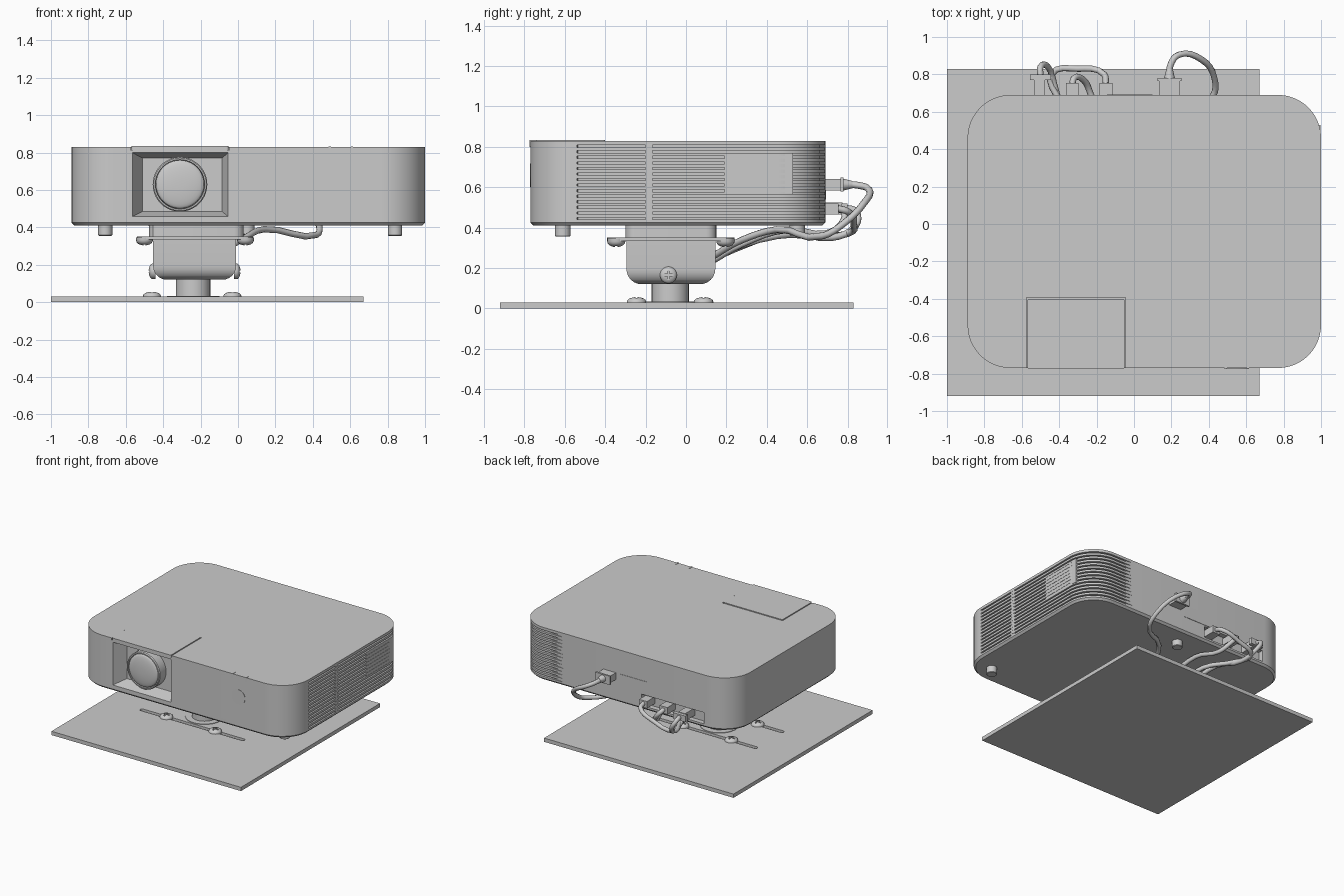
import bpy, bmesh, math
from math import sin, cos, pi, radians
from mathutils import Matrix, Vector

if "Cube" in bpy.data.objects:
    bpy.data.objects.remove(bpy.data.objects["Cube"])


def finish(name, bm, smooth=True):
    bmesh.ops.recalc_face_normals(bm, faces=bm.faces[:])
    me = bpy.data.meshes.new(name)
    bm.to_mesh(me)
    bm.free()
    ob = bpy.data.objects.new(name, me)
    bpy.context.collection.objects.link(ob)
    if smooth:
        shade(ob)
    return ob


def shade(ob):
    bpy.ops.object.select_all(action='DESELECT')
    ob.select_set(True)
    bpy.context.view_layer.objects.active = ob
    bpy.ops.object.shade_smooth_by_angle(angle=radians(35))


def box(name, x0, x1, y0, y1, z0, z1):
    bm = bmesh.new()
    m = Matrix.Translation(((x0 + x1) / 2, (y0 + y1) / 2, (z0 + z1) / 2)) @ Matrix.Diagonal((x1 - x0, y1 - y0, z1 - z0, 1))
    bmesh.ops.create_cube(bm, size=1, matrix=m)
    return finish(name, bm, False)


def skin(name, rings):
    """Closed solid through a stack of equal rings."""
    bm = bmesh.new()
    vs = [[bm.verts.new(p) for p in r] for r in rings]
    n = len(vs[0])
    for a, b in zip(vs, vs[1:]):
        for i in range(n):
            bm.faces.new((a[i], a[(i + 1) % n], b[(i + 1) % n], b[i]))
    bm.faces.new(vs[0][::-1])
    bm.faces.new(vs[-1])
    bmesh.ops.remove_doubles(bm, verts=bm.verts[:], dist=1e-5)
    return finish(name, bm)


def lathe(name, profile, loc, axis=(0, 0, 1), n=32):
    """Profile of (radius, height) turned round an axis."""
    q = Vector((0, 0, 1)).rotation_difference(Vector(axis))
    return skin(name, [[Vector(loc) + q @ Vector((r * cos(2 * pi * i / n), r * sin(2 * pi * i / n), h))
                        for i in range(n)] for r, h in profile])


def prism(name, x0, x1, y0, y1, z0, z1, r, seg=6):
    pts = []
    for k, (cx, cy) in enumerate(((x1 - r, y0 + r), (x1 - r, y1 - r), (x0 + r, y1 - r), (x0 + r, y0 + r))):
        for i in range(seg + 1):
            a = (k - 1 + i / seg) * pi / 2
            pts.append((cx + r * cos(a), cy + r * sin(a)))
    return skin(name, [[(x, y, z) for x, y in pts] for z in (z0, z1)])


def cut(ob, cutters):
    for c in cutters:
        c.hide_render = True
        m = ob.modifiers.new("cut", 'BOOLEAN')
        m.operation, m.solver, m.object = 'DIFFERENCE', 'EXACT', c
    bpy.context.view_layer.update()
    me = bpy.data.meshes.new_from_object(ob.evaluated_get(bpy.context.evaluated_depsgraph_get()))
    ob.modifiers.clear()
    ob.data = me
    for c in cutters:
        bpy.data.objects.remove(c)
    shade(ob)


# Projector body: rounded shell with louvres round the right and rear right
X0, X1, Y0, Y1, R, SEG = -0.89, 1.0, -0.77, 0.69, 0.23, 12
outline = []
for k, (cx, cy, w) in enumerate(((X1 - R, Y0 + R, 0), (X1 - R, Y1 - R, 1), (X0 + R, Y1 - R, 0), (X0 + R, Y0 + R, 0))):
    for i in range(SEG + 1):
        a = (k - 1 + i / SEG) * pi / 2
        outline.append((cx + R * cos(a), cy + R * sin(a), cos(a), sin(a), w))
    if k == 0:
        outline.append((X1, Y0 + R + 0.005, 1, 0, 1))
    if k == 1:
        outline.append((0.6, Y1, 0, 1, 0))
levels = [(0.41, 0.015, 0), (0.425, 0, 0)]
for i in range(14):
    z = 0.44 + i * 0.0275
    levels += [(z, 0, 0), (z, 0, 0.025), (z + 0.011, 0, 0.025), (z + 0.011, 0, 0)]
levels.append((0.83, 0, 0))
body = skin("projector_body", [[(x - nx * (s + g * w), y - ny * (s + g * w), z) for x, y, nx, ny, w in outline]
                               for z, s, g in levels])

# Lens bay, cover pocket and port bay
bay = box("bay_cutter", -0.57, -0.05, -0.78, -0.67, 0.455, 0.802)
for v in bay.data.vertices:
    if v.co.y > -0.7:
        v.co.x = -0.51 if v.co.x < -0.3 else -0.085
        v.co.z = 0.485 if v.co.z < 0.6 else 0.77
cut(body, [bay, box("pocket_cutter", -0.575, -0.045, -0.8, -0.394, 0.813, 0.9),
           box("port_cutter", -0.64, -0.09, 0.65, 0.75, 0.44, 0.53)])
prism("lens_cover", -0.57, -0.05, -0.775, -0.40, 0.81, 0.834, 0.012)

# Lens
dome = [(0.128 * cos(t * pi / 16), 0.075 + 0.02 * sin(t * pi / 16)) for t in range(8)]
lathe("lens", [(0.146, -0.01), (0.146, 0.075), (0.14, 0.082), (0.132, 0.082), (0.13, 0.06)] + dome,
      (-0.31, -0.67, 0.63), (0, -1, 0), 40)

# Small details on the shell
lathe("front_sensor", [(0.058, -0.01), (0.058, 0.003)], (0.545, Y0, 0.66), (0, -1, 0))
for x in (0.49, 0.61):
    box("edge_mark", x - 0.006, x + 0.006, -0.774, -0.74, 0.80, 0.833)
box("side_panel", 0.95, 0.998, 0.19, 0.53, 0.57, 0.77)
box("grille_post", 0.96, 0.999, -0.2, -0.165, 0.43, 0.82)
box("rear_panel", -0.145, 0.10, 0.68, 0.693, 0.54, 0.64)

# Feet
for x, y, z in ((-0.71, -0.61, 0.355), (0.84, -0.61, 0.355), (0.05, 0.55, 0.36)):
    lathe("foot", [(0.034, z), (0.038, z + 0.004), (0.038, 0.42)], (x, y, 0), n=24)

# Mounting plate with two long slots
plate = box("mount_plate", -1.0, 0.67, -0.92, 0.83, 0, 0.03)
cut(plate, [prism("slot_cutter", -0.69, 0.23, y - 0.016, y + 0.016, 0.012, 0.06, 0.0155) for y in (-0.245, 0.087)])

# Stem, bracket and flange
CX, CY = -0.24, -0.078
lathe("stem_ring", [(0.14, 0.02), (0.14, 0.034)], (CX, CY, 0))
lathe("stem", [(0.092, 0.02), (0.092, 0.14)], (CX, CY, 0))
bm = bmesh.new()
bmesh.ops.create_cube(bm, size=1, matrix=Matrix.Translation((-0.232, -0.075, 0.265)) @ Matrix.Diagonal((0.445, 0.44, 0.29, 1)))
low = [e for e in bm.edges if all(v.co.z < 0.2 for v in e.verts)]
bmesh.ops.bevel(bm, geom=low, offset=0.075, segments=6, profile=0.5, affect='EDGES')
finish("bracket", bm)
prism("flange", -0.54, 0.08, -0.39, 0.24, 0.335, 0.35, 0.06)
prism("flange_neck", -0.475, 0.03, -0.3, 0.15, 0.345, 0.415, 0.05)


# Screws with crossed slots
def screw(name, loc, axis, r=0.042, h=0.026):
    prof = [(r, -0.01), (r, 0.004)] + [(r * cos(t), 0.004 + (h - 0.004) * sin(t)) for t in (0.35, 0.7, 1.05, 1.35)]
    ob = lathe(name, prof, (0, 0, 0), n=20)
    a, b = r * 0.6, r * 0.12
    cut(ob, [box("cross_a", -a, a, -b, b, h * 0.6, 0.1), box("cross_b", -b, b, -a, a, h * 0.6, 0.1)])
    ob.location = loc
    ob.rotation_mode = 'QUATERNION'
    ob.rotation_quaternion = Vector((0, 0, 1)).rotation_difference(Vector(axis))


for x, y in ((-0.46, -0.245), (-0.03, -0.245), (-0.46, 0.087), (-0.03, 0.087)):
    screw("plate_screw", (x, y, 0.03), (0, 0, 1), 0.048)
for x in (-0.5, 0.04):
    for y in (-0.345, 0.195):
        screw("flange_screw", (x, y, 0.335), (0, 0, -1), 0.045, 0.032)
screw("side_screw", (-0.012, -0.087, 0.165), (1, 0, 0))
screw("side_screw", (-0.452, -0.087, 0.165), (-1, 0, 0))

# Plugs
box("power_plug", 0.135, 0.245, 0.66, 0.77, 0.585, 0.64)
box("power_plug_collar", 0.125, 0.255, 0.765, 0.78, 0.578, 0.648)
lathe("power_plug_boot", [(0.03, 0), (0.018, 0.05)], (0.19, 0.775, 0.613), (0, 1, 0), 12)
box("port_block", -0.535, -0.475, 0.64, 0.775, 0.465, 0.525)
box("port_block_collar", -0.555, -0.445, 0.77, 0.80, 0.472, 0.52)
for x in (-0.33, -0.15):
    box("signal_plug", x - 0.034, x + 0.034, 0.64, 0.755, 0.465, 0.52)


# Cables running down to the back of the bracket
def cable(name, pts, r=0.017):
    cu = bpy.data.curves.new(name, 'CURVE')
    cu.dimensions = '3D'
    cu.bevel_depth, cu.bevel_resolution, cu.resolution_u = r, 2, 4
    cu.use_fill_caps = True
    sp = cu.splines.new('BEZIER')
    sp.bezier_points.add(len(pts) - 1)
    for p, co in zip(sp.bezier_points, pts):
        p.co = co
        p.handle_left_type = p.handle_right_type = 'AUTO'
    bpy.context.collection.objects.link(bpy.data.objects.new(name, cu))


cable("power_cable", [(0.19, 0.78, 0.613), (0.195, 0.85, 0.61), (0.24, 0.905, 0.59), (0.36, 0.88, 0.52),
                      (0.43, 0.78, 0.42), (0.42, 0.68, 0.36), (0.14, 0.45, 0.39), (0.03, 0.28, 0.34), (-0.12, 0.12, 0.25)])
cable("signal_cable_a", [(-0.5, 0.79, 0.497), (-0.5, 0.84, 0.48), (-0.46, 0.84, 0.41), (-0.42, 0.72, 0.35),
                         (-0.36, 0.5, 0.38), (-0.3, 0.28, 0.31), (-0.26, 0.12, 0.24)])
cable("signal_cable_b", [(-0.15, 0.75, 0.495), (-0.16, 0.80, 0.48), (-0.3, 0.83, 0.42), (-0.44, 0.80, 0.37),
                         (-0.4, 0.66, 0.36), (-0.28, 0.45, 0.36), (-0.2, 0.12, 0.26)])
cable("signal_cable_c", [(-0.33, 0.74, 0.495), (-0.32, 0.78, 0.48), (-0.27, 0.77, 0.42), (-0.23, 0.69, 0.37),
                         (-0.17, 0.5, 0.39), (-0.15, 0.28, 0.32), (-0.22, 0.12, 0.23)])
